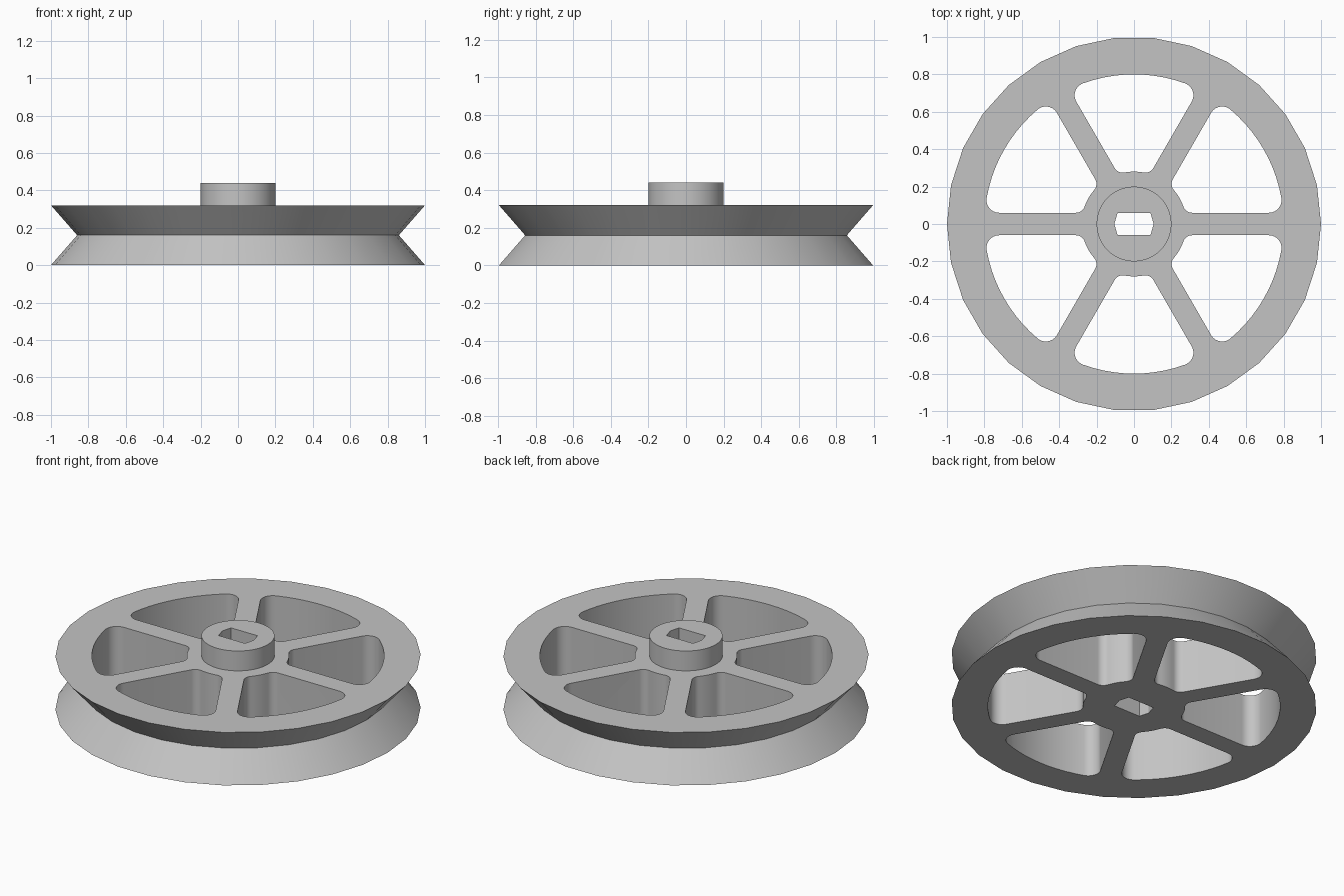
import bpy
import bmesh
from math import sin, cos, asin, pi, radians, sqrt

cube = bpy.data.objects.get("Cube")
if cube:
    bpy.data.objects.remove(cube, do_unlink=True)

# Main dimensions
HEIGHT, HUB_TOP = 0.32, 0.44
RIM_R, GROOVE_R, HUB_R = 1.0, 0.86, 0.2
SPOKE_HALF, WINDOW_IN, WINDOW_OUT = 0.06, 0.28, 0.8

grey = bpy.data.materials.new("plain_grey")
grey.use_nodes = True
grey.diffuse_color = (0.55, 0.55, 0.55, 1)
grey.node_tree.nodes["Principled BSDF"].inputs["Base Color"].default_value = (0.55, 0.55, 0.55, 1)


def loft(name, rings):
    """Join rings of points with side faces and close both ends."""
    bm = bmesh.new()
    loops = [[bm.verts.new(p) for p in ring] for ring in rings]
    n = len(loops[0])
    for low, high in zip(loops, loops[1:]):
        for i in range(n):
            j = (i + 1) % n
            bm.faces.new((low[i], low[j], high[j], high[i]))
    bm.faces.new(loops[0][::-1])
    bm.faces.new(loops[-1])
    bmesh.ops.recalc_face_normals(bm, faces=bm.faces)
    mesh = bpy.data.meshes.new(name)
    bm.to_mesh(mesh)
    bm.free()
    mesh.materials.append(grey)
    obj = bpy.data.objects.new(name, mesh)
    bpy.context.collection.objects.link(obj)
    return obj


def circle(radius, z, sides):
    return [(radius * cos(2 * pi * i / sides), radius * sin(2 * pi * i / sides), z)
            for i in range(sides)]


def prism(name, outline, bottom, top):
    return loft(name, [[(x, y, z) for x, y in outline] for z in (bottom, top)])


def arc(cx, cy, radius, start, end, steps):
    return [(cx + radius * cos(start + (end - start) * i / steps),
             cy + radius * sin(start + (end - start) * i / steps))
            for i in range(steps + 1)]


def window_outline(f_in=0.05, f_out=0.068):
    """Sector between two spokes, symmetric about +x, with rounded corners."""
    half = radians(30)

    def corner(radius, fillet):
        # Fillet centre, tangent to the spoke side at the lower edge
        off = SPOKE_HALF + fillet
        along = sqrt(radius ** 2 - off ** 2)
        centre = (along * cos(half) + off * sin(half), -along * sin(half) + off * cos(half))
        return centre, asin(off / radius) - half

    (ix, iy), a_in = corner(WINDOW_IN + f_in, f_in)
    (ox, oy), a_out = corner(WINDOW_OUT - f_out, f_out)
    side = -half - pi / 2
    lower = arc(0, 0, WINDOW_IN, 0, a_in, 3)
    lower += arc(ix, iy, f_in, a_in + pi, side + 2 * pi, 8)[1:]
    lower += arc(ox, oy, f_out, side, a_out, 10)
    lower += arc(0, 0, WINDOW_OUT, a_out, 0, 5)[1:]
    return lower + [(x, -y) for x, y in lower[-2:0:-1]]


def cut(obj, cutters):
    for cutter in cutters:
        mod = obj.modifiers.new("cut", 'BOOLEAN')
        mod.operation = 'DIFFERENCE'
        mod.solver = 'EXACT'
        mod.object = cutter
    bpy.context.view_layer.update()
    done = obj.evaluated_get(bpy.context.evaluated_depsgraph_get())
    mesh = bpy.data.meshes.new_from_object(done)
    obj.modifiers.clear()
    obj.data = mesh
    mesh.name = obj.name


# Grooved wheel body and the raised hub
wheel = loft("grooved_wheel", [circle(RIM_R, 0, 30), circle(GROOVE_R, HEIGHT / 2, 30),
                               circle(RIM_R, HEIGHT, 30)])
hub = loft("hub", [circle(HUB_R, HEIGHT, 64), circle(HUB_R, HUB_TOP, 64)])

# Flat-sided axle bore
bore_half = [(0.105, 0), (0.088, 0.06), (-0.088, 0.06)]
bore = prism("bore_cutter", bore_half + [(-x, -y) for x, y in bore_half], -0.1, 0.6)

# Six windows between the spokes
windows = []
for k in range(6):
    window = prism("window_cutter", window_outline(), -0.1, 0.6)
    window.rotation_euler.z = radians(30 + 60 * k)
    windows.append(window)

cut(wheel, windows + [bore])
cut(hub, [bore])
for helper in windows + [bore]:
    bpy.data.objects.remove(helper, do_unlink=True)

# Soft shading on curved walls, crisp edges elsewhere
bpy.ops.object.select_all(action='DESELECT')
for obj in (wheel, hub):
    obj.select_set(True)
bpy.context.view_layer.objects.active = wheel
bpy.ops.object.shade_smooth_by_angle(angle=radians(30))
